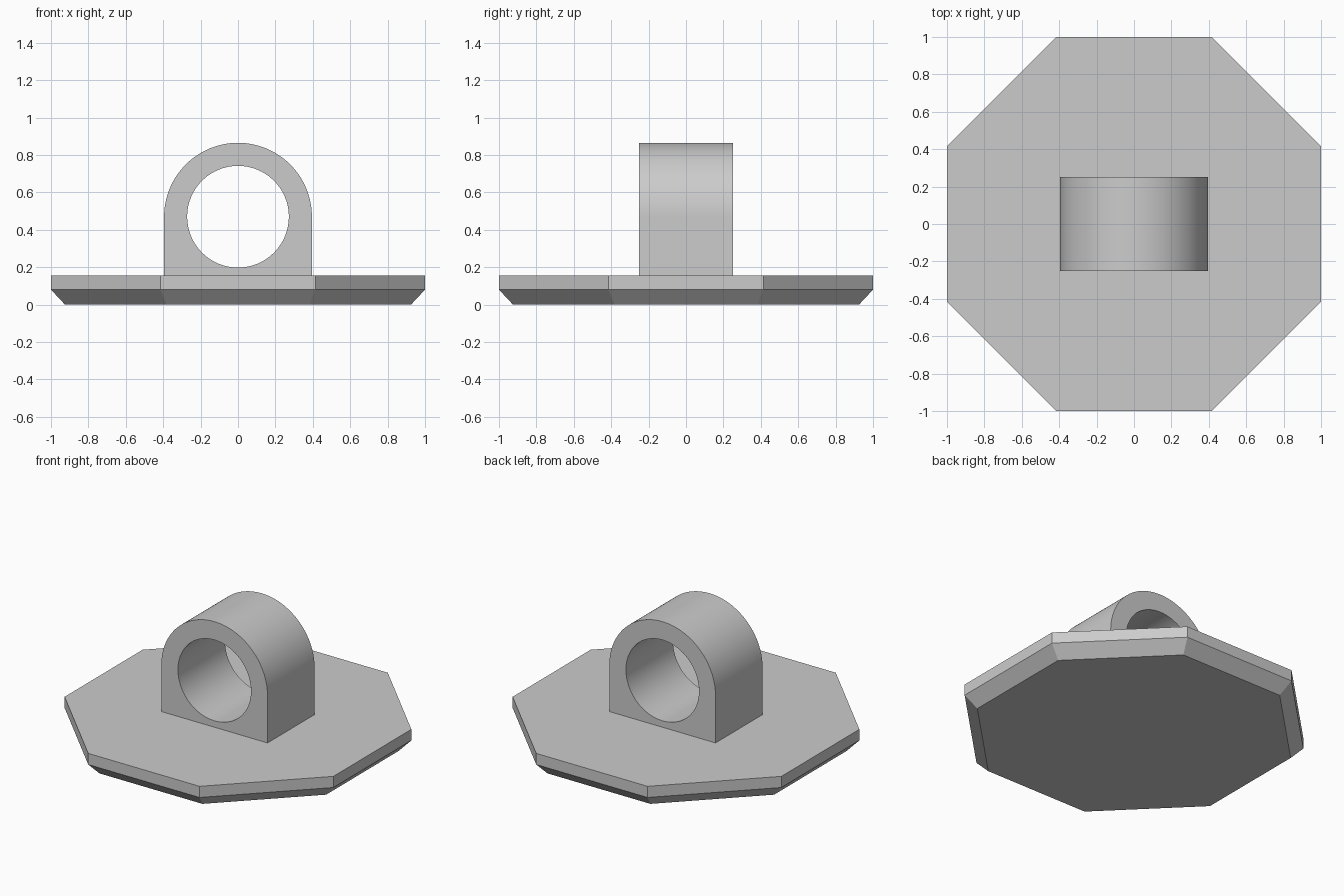
import bpy, bmesh
from math import pi, cos, sin

cube = bpy.data.objects.get("Cube")
if cube:
    bpy.data.objects.remove(cube, do_unlink=True)

# Single grey material
GREY = (0.6, 0.6, 0.6, 1)
grey = bpy.data.materials.new("light_grey")
grey.use_nodes = True
grey.diffuse_color = GREY
grey.node_tree.nodes["Principled BSDF"].inputs["Base Color"].default_value = GREY


def finish(name, bm):
    bmesh.ops.recalc_face_normals(bm, faces=bm.faces)
    mesh = bpy.data.meshes.new(name)
    bm.to_mesh(mesh)
    bm.free()
    mesh.materials.append(grey)
    obj = bpy.data.objects.new(name, mesh)
    bpy.context.collection.objects.link(obj)
    return obj


def loop(bm, points):
    verts = [bm.verts.new(p) for p in points]
    return [bm.edges.new((v, verts[(i + 1) % len(verts)])) for i, v in enumerate(verts)]


# Octagonal base plate with a chamfered lower edge
bm = bmesh.new()
rings = []
for apothem, z in ((0.925, 0), (1, 0.08), (1, 0.155)):
    radius = apothem / cos(pi / 8)
    angles = [(i + 0.5) * pi / 4 for i in range(8)]
    rings.append([bm.verts.new((radius * cos(a), radius * sin(a), z)) for a in angles])
bm.faces.new(rings[0])
bm.faces.new(rings[-1])
for low, high in zip(rings, rings[1:]):
    for i in range(8):
        j = (i + 1) % 8
        bm.faces.new((low[i], low[j], high[j], high[i]))
finish("base_plate", bm)

# Arched lug with a round through hole
R, HOLE, AXIS_Z, FOOT_Z, HALF_DEPTH, SEG = 0.395, 0.272, 0.47, 0.15, 0.25, 64


def arc(radius, sweep, count):
    return [(radius * cos(sweep * i / SEG), -HALF_DEPTH, AXIS_Z + radius * sin(sweep * i / SEG))
            for i in range(count)]


bm = bmesh.new()
outline = arc(R, pi, SEG + 1) + [(-R, -HALF_DEPTH, FOOT_Z), (R, -HALF_DEPTH, FOOT_Z)]
edges = loop(bm, outline) + loop(bm, arc(HOLE, 2 * pi, SEG))
bmesh.ops.triangle_fill(bm, edges=edges, use_beauty=True)
result = bmesh.ops.extrude_face_region(bm, geom=bm.faces[:], use_keep_orig=True)
moved = [g for g in result["geom"] if isinstance(g, bmesh.types.BMVert)]
bmesh.ops.translate(bm, verts=moved, vec=(0, 2 * HALF_DEPTH, 0))
lug = finish("lug", bm)

# Smooth the curved walls, keep the rims sharp
bpy.ops.object.select_all(action="DESELECT")
lug.select_set(True)
bpy.context.view_layer.objects.active = lug
bpy.ops.object.shade_smooth_by_angle(angle=pi / 6)
